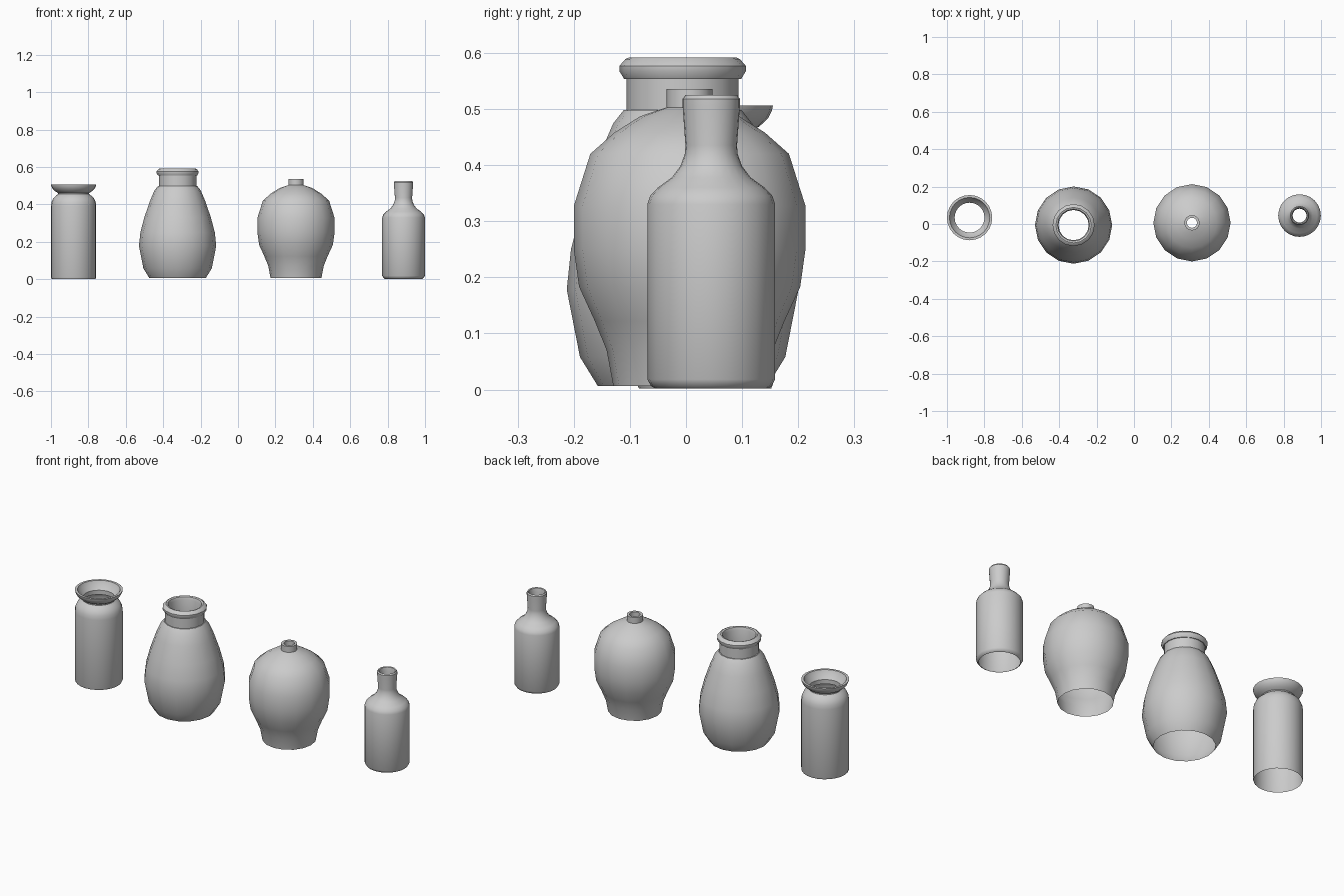
import bpy, bmesh
from math import cos, sin, pi, radians


def lathe(name, centre, sides, profile):
    """Spin an (r, z) profile, listed from the foot up and over the lip, into an open shell."""
    bm = bmesh.new()
    rings = [[bm.verts.new((r * cos(2 * pi * j / sides), r * sin(2 * pi * j / sides), z))
              for j in range(sides)] for r, z in profile]
    for low, high in zip(rings, rings[1:]):
        for j in range(sides):
            k = (j + 1) % sides
            bm.faces.new((low[j], low[k], high[k], high[j]))
    mesh = bpy.data.meshes.new(name)
    bm.to_mesh(mesh)
    bm.free()
    obj = bpy.data.objects.new(name, mesh)
    obj.location = (*centre, 0)
    bpy.context.collection.objects.link(obj)
    bpy.ops.object.select_all(action='DESELECT')
    obj.select_set(True)
    bpy.context.view_layer.objects.active = obj
    bpy.ops.object.shade_smooth_by_angle(angle=radians(35))
    return obj


# Straight jar with a flared mouth
lathe("flared_jar", (-0.879, 0.034), 24, [
    (0.118, 0.002), (0.121, 0.01), (0.121, 0.39), (0.118, 0.412), (0.109, 0.432),
    (0.095, 0.446), (0.083, 0.455), (0.083, 0.461), (0.097, 0.469), (0.112, 0.483),
    (0.119, 0.497), (0.121, 0.506), (0.108, 0.506), (0.100, 0.487), (0.080, 0.464),
    (0.080, 0.44)])

# Large pear-shaped vase with a collar and thick rim
lathe("collared_vase", (-0.323, -0.006), 16, [
    (0.151, 0.006), (0.183, 0.058), (0.2065, 0.178), (0.199, 0.25), (0.178, 0.33),
    (0.147, 0.42), (0.124, 0.474), (0.105, 0.498), (0.100, 0.498), (0.100, 0.553),
    (0.104, 0.553), (0.1125, 0.567), (0.1125, 0.577), (0.102, 0.589), (0.095, 0.592),
    (0.086, 0.589), (0.081, 0.575), (0.081, 0.49)])

# Round-shouldered vase with a tiny neck
lathe("shouldered_vase", (0.31, 0.0065), 16, [
    (0.136, 0.006), (0.148, 0.07), (0.169, 0.122), (0.197, 0.183), (0.2065, 0.25),
    (0.2065, 0.327), (0.177, 0.42), (0.134, 0.458), (0.088, 0.487), (0.041, 0.503),
    (0.041, 0.536), (0.027, 0.536), (0.027, 0.49)])

# Slim bottle with a chamfered foot
lathe("slim_bottle", (0.885, 0.045), 24, [
    (0.100, 0.002), (0.107, 0.006), (0.114, 0.018), (0.114, 0.33), (0.109, 0.345),
    (0.095, 0.36), (0.070, 0.378), (0.055, 0.398), (0.047, 0.42), (0.046, 0.435),
    (0.051, 0.505), (0.051, 0.518), (0.046, 0.525), (0.041, 0.522), (0.037, 0.50),
    (0.037, 0.42)])
